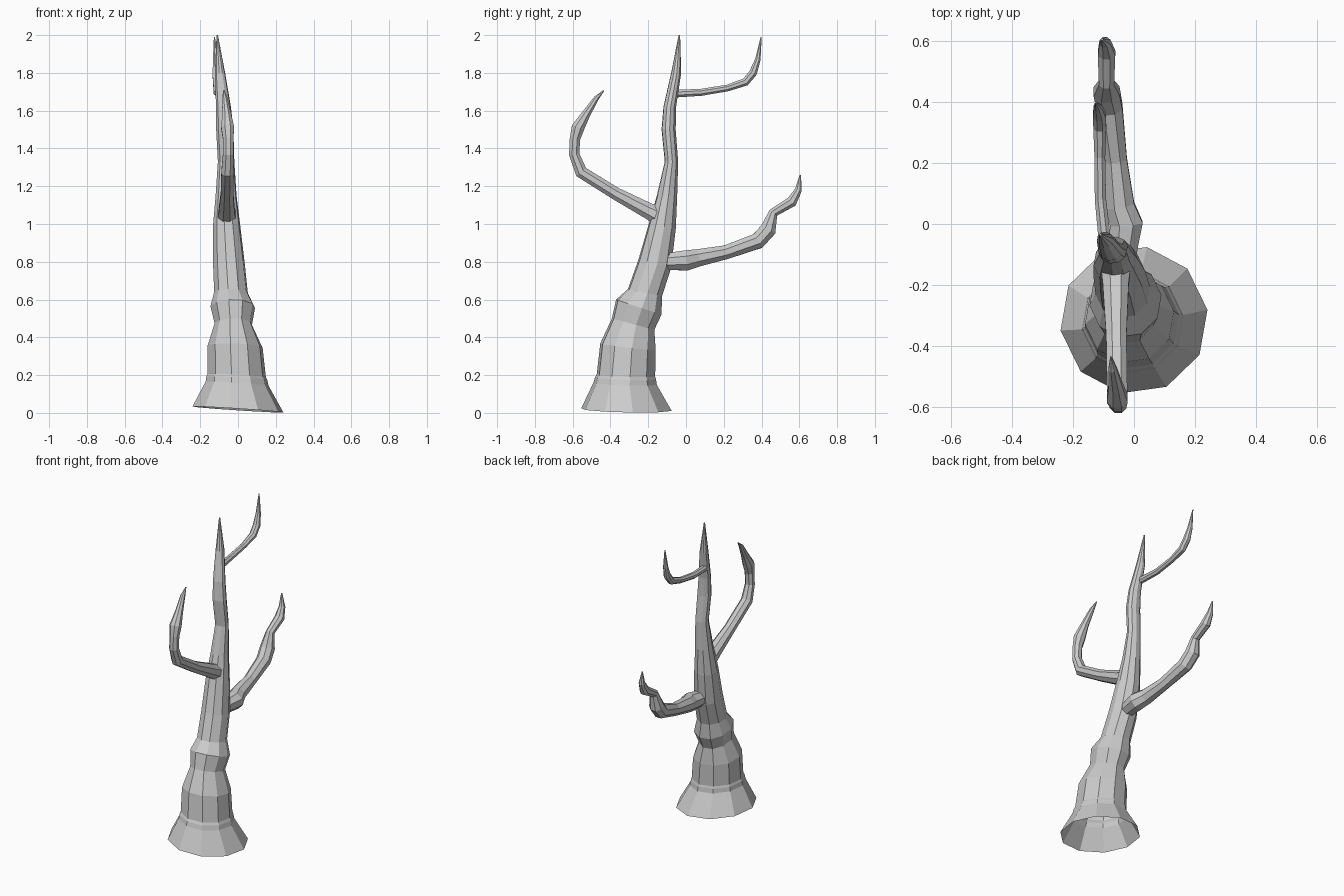
import bpy, bmesh, math
from mathutils import Vector


def skin(name, rings, cap_start):
    """Join rings of points into a faceted tube."""
    bm = bmesh.new()
    loops = [[bm.verts.new(p) for p in ring] for ring in rings]
    n = len(loops[0])
    for a, b in zip(loops, loops[1:]):
        for i in range(n):
            j = (i + 1) % n
            bm.faces.new((a[i], a[j], b[j], b[i]))
    bm.faces.new(loops[-1])
    if cap_start:
        bm.faces.new(loops[0][::-1])
    me = bpy.data.meshes.new(name)
    bm.to_mesh(me)
    bm.free()
    ob = bpy.data.objects.new(name, me)
    bpy.context.collection.objects.link(ob)
    return ob


def trunk_ring(cx, cy, cz, rx, ry, sx, sy, sides=10):
    """Ellipse ring tilted by the slopes sx and sy."""
    pts = []
    for i in range(sides):
        a = math.radians(8) + math.tau * i / sides
        dx, dy = rx * math.cos(a), ry * math.sin(a)
        pts.append((cx + dx, cy + dy, cz + sx * dx + sy * dy))
    return pts


def branch(name, path, sides=8):
    """Tapering tube along (x, y, z, radius) points lying near the YZ plane."""
    pts = [Vector(p[:3]) for p in path]
    rings = []
    for i, p in enumerate(pts):
        d0 = (p - pts[i - 1]).normalized() if i else Vector()
        d1 = (pts[i + 1] - p).normalized() if i < len(pts) - 1 else Vector()
        t = (d0 + d1).normalized()
        u = (Vector((1, 0, 0)) - t * t.x).normalized()
        v = t.cross(u)
        r = path[i][3]
        rings.append([p + r * (u * math.cos(a) + v * math.sin(a))
                      for a in (math.tau * (k + 0.5) / sides for k in range(sides))])
    return skin(name, rings, True)


# Trunk: open flared foot, collar, swelling, then a long bent taper
skin("trunk", [trunk_ring(*r) for r in (
    (0, -.315, .018, .243, .243, -.065, -.02),
    (-.005, -.322, .155, .168, .17, -.06, -.03),
    (-.006, -.32, .183, .163, .164, -.06, -.03),
    (-.007, -.318, .198, .156, .157, -.05, -.03),
    (-.015, -.307, .35, .147, .149, -.03, -.12),
    (-.025, -.28, .47, .100, .114, 0, -.27),
    (-.028, -.25, .56, .119, .122, 0, -.33),
    (-.037, -.217, .637, .090, .092, 0, -.2),
    (-.048, -.165, .79, .085, .088, 0, -.25),
    (-.060, -.125, .99, .073, .072, 0, -.2),
    (-.063, -.10, 1.15, .056, .054, 0, -.1),
    (-.063, -.077, 1.33, .044, .036, 0, 0),
    (-.070, -.092, 1.50, .046, .038, 0, 0),
    (-.077, -.086, 1.62, .040, .034, 0, 0),
    (-.095, -.052, 1.80, .027, .027, 0, 0),
    (-.110, -.035, 2.00, .004, .004, 0, 0),
)], False)

# Three crooked branches
branch("lower_back_branch", (
    (-.04, -.13, .80, .045), (-.025, 0, .807, .058), (-.045, .06, .82, .050),
    (-.06, .21, .85, .040), (-.08, .38, .91, .046), (-.09, .435, .97, .046),
    (-.09, .463, 1.06, .027), (-.09, .56, 1.118, .031), (-.095, .595, 1.18, .020),
    (-.105, .605, 1.26, .004)))
branch("front_branch", (
    (-.06, -.12, 1.03, .056), (-.06, -.20, 1.07, .046), (-.058, -.37, 1.16, .036),
    (-.055, -.555, 1.275, .036), (-.052, -.592, 1.37, .030), (-.052, -.588, 1.45, .030),
    (-.055, -.572, 1.51, .037), (-.06, -.53, 1.58, .025), (-.07, -.475, 1.665, .015),
    (-.075, -.435, 1.707, .003)))
branch("upper_back_branch", (
    (-.095, -.06, 1.69, .022), (-.11, .08, 1.697, .020), (-.112, .22, 1.72, .019),
    (-.112, .315, 1.752, .023), (-.113, .355, 1.80, .023), (-.118, .38, 1.87, .016),
    (-.125, .398, 1.99, .003)))
